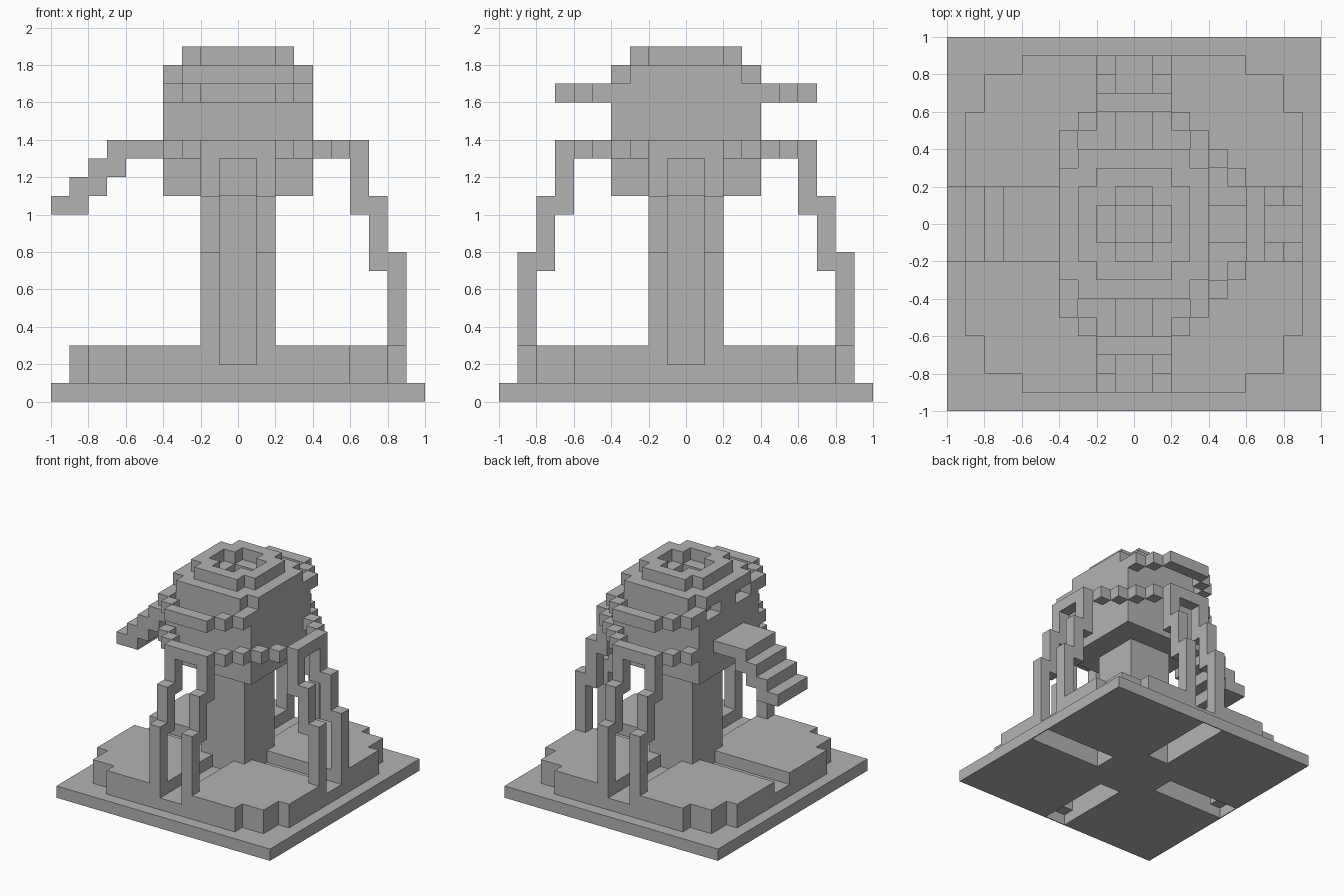
import bpy
import bmesh
from itertools import product
from mathutils import Vector

if "Cube" in bpy.data.objects:
    bpy.data.objects.remove(bpy.data.objects["Cube"], do_unlink=True)

U = 0.1  # block size

stone = bpy.data.materials.new("stone_grey")
stone.use_nodes = True
GREY = (0.45, 0.45, 0.45, 1)
stone.diffuse_color = GREY
stone.node_tree.nodes["Principled BSDF"].inputs["Base Color"].default_value = GREY


def finish(name, bm):
    mesh = bpy.data.meshes.new(name)
    bm.to_mesh(mesh)
    bm.free()
    mesh.materials.append(stone)
    obj = bpy.data.objects.new(name, mesh)
    bpy.context.collection.objects.link(obj)


def turn(box, k):
    """Turn a box (x0, x1, y0, y1, z0, z1) by k quarter turns about z."""
    x0, x1, y0, y1, z0, z1 = box
    for _ in range(k):
        x0, x1, y0, y1 = -y1, -y0, x0, x1
    return (x0, x1, y0, y1, z0, z1)


def mirror_y(box):
    x0, x1, y0, y1, z0, z1 = box
    return (x0, x1, -y1, -y0, z0, z1)


def cells(boxes):
    out = set()
    for x0, x1, y0, y1, z0, z1 in boxes:
        out |= set(product(range(x0, x1), range(y0, y1), range(z0, z1)))
    return out


def blocks(name, boxes, cuts=()):
    """One clean outer skin around a union of block boxes, minus the cuts."""
    solid = cells(boxes) - cells(cuts)
    bm = bmesh.new()
    verts = {}

    def vert(p):
        if p not in verts:
            verts[p] = bm.verts.new(Vector(p) * U)
        return verts[p]

    for c in solid:
        for axis, side in product(range(3), (0, 1)):
            near = list(c)
            near[axis] += 2 * side - 1
            if tuple(near) in solid:
                continue
            a, b = (axis + 1) % 3, (axis + 2) % 3
            loop = []
            for da, db in ((0, 0), (1, 0), (1, 1), (0, 1)):
                p = list(c)
                p[axis] += side
                p[a] += da
                p[b] += db
                loop.append(vert(tuple(p)))
            bm.faces.new(loop if side else loop[::-1])
    bmesh.ops.dissolve_limit(bm, angle_limit=0.01, verts=bm.verts, edges=bm.edges)
    finish(name, bm)


def square(r, z0, z1, s=None):
    s = r if s is None else s
    return (-r, r, -s, s, z0, z1)


# Square base and rounded mound, with a channel on each side
trench = (3, 10, -1, 1, 0, 2)
channel = (2, 9, -1, 1, 2, 3)
blocks("base",
       [square(10, 0, 1), square(9, 1, 3, 6), square(8, 1, 3), square(6, 1, 3, 9)],
       [turn(c, k) for c in (trench, channel) for k in range(4)])

# Thin sheets that line the channels
t = 0.08
sheets = [(2, 9, -1, 1, 2 - t, 2), (9 - t, 9, -1, 1, 1, 2),
          (9 - t, 10, -1, 1, 1 - t, 1), (10 - t, 10, -1, 1, 0, 1)]
bm = bmesh.new()
for s, k in product(sheets, range(4)):
    x0, x1, y0, y1, z0, z1 = turn(s, k)
    lo, hi = Vector((x0, y0, z0)) * U, Vector((x1, y1, z1)) * U
    made = bmesh.ops.create_cube(bm, size=1)["verts"]
    bmesh.ops.scale(bm, vec=hi - lo, verts=made)
    bmesh.ops.translate(bm, vec=(lo + hi) / 2, verts=made)
finish("channel_floor", bm)

# Column
blocks("column", [square(2, 2, 11)])

# Head with stepped crown, eye recesses and a cross-shaped pit
eye = (-4, -3, 1, 3, 16, 17)
blocks("head",
       [square(4, 11, 17), square(4, 17, 18, 3), square(3, 17, 18, 4),
        square(3, 18, 19, 2), square(2, 18, 19, 3)],
       [eye, mirror_y(eye), square(2, 18, 19, 1), square(1, 18, 19, 2),
        square(1, 17, 19)])

# Stepped ramp on the face side
blocks("ramp", [(-10 + i, -8 + i + (i == 3), -2, 2, 10 + i, 11 + i) for i in range(4)])

# Stepped pairs of legs joined by a bridge, on three sides
leg = [(8, 9, 1, 2, 3, 8), (7, 8, 1, 2, 7, 11), (6, 7, 1, 2, 10, 14)]
frame = leg + [mirror_y(b) for b in leg] + [(6, 7, -2, 2, 13, 14)]
for side, k in (("left", 0), ("back", 1), ("front", 3)):
    blocks(side + "_legs", [turn(b, k) for b in frame])


# Diagonal chains of blocks around the head
def chain(z):
    arc = [(5, 6, 2, 3, z, z + 1), (4, 5, 3, 4, z, z + 1)]
    return arc + [mirror_y(b) for b in arc]


for side, k in (("left", 0), ("back", 1), ("front", 3)):
    blocks(side + "_chain", [turn(b, k) for b in chain(13)])

# Brims over the front and back
for side, k in (("back", 1), ("front", 3)):
    blocks(side + "_brim",
           [turn(b, k) for b in chain(16) + [(6, 7, -2, 2, 16, 17)]])
